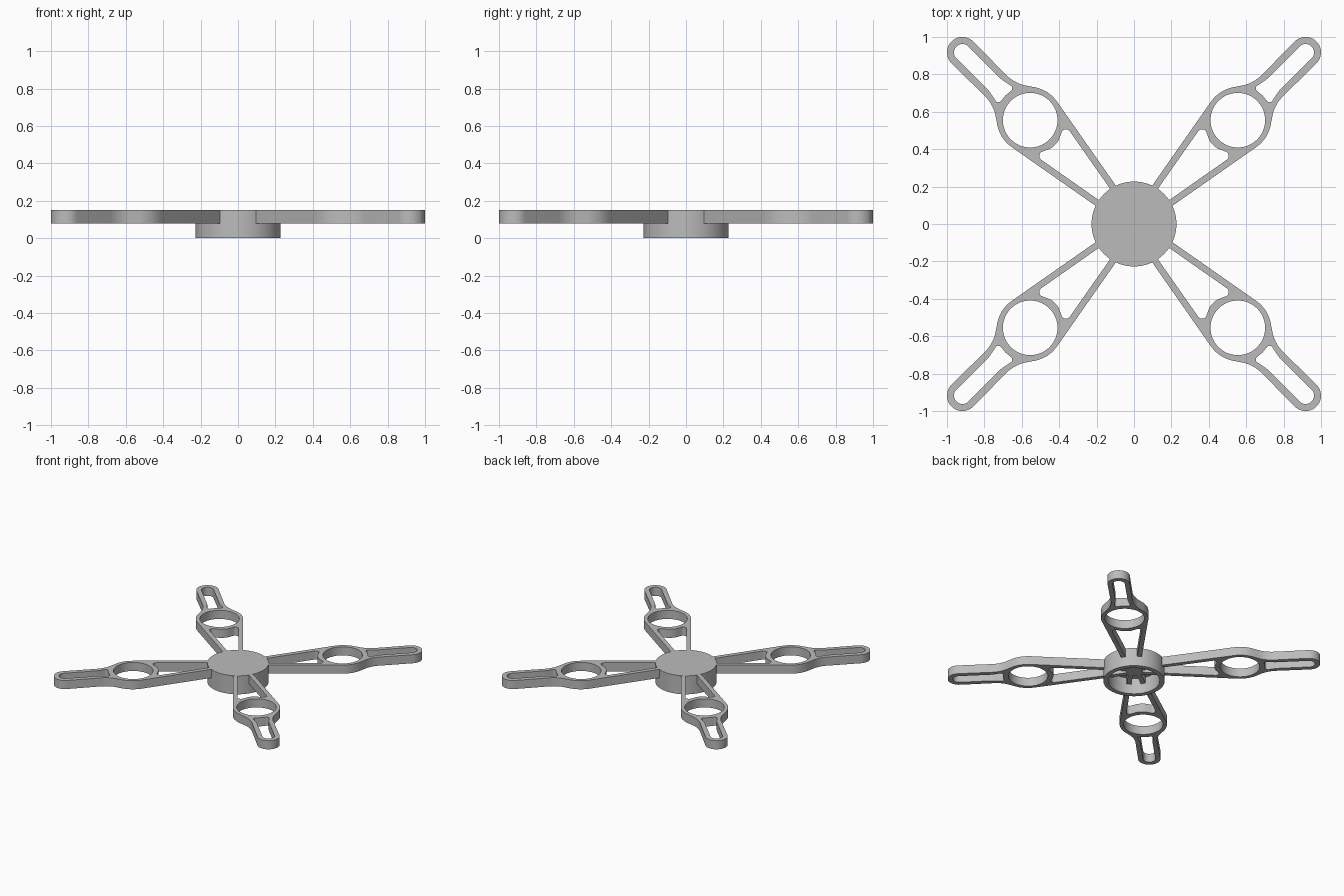
import bpy, bmesh, math
from mathutils import Vector, Matrix

cube = bpy.data.objects.get("Cube")
if cube:
    bpy.data.objects.remove(cube)

TOP, ARM_BOTTOM = 0.15, 0.08
RING_U, RING_R, RING_OUTER = 0.785, 0.146, 0.187

grey = bpy.data.materials.new("plain_grey")
grey.use_nodes = True
grey.diffuse_color = (0.5, 0.5, 0.5, 1)
grey.node_tree.nodes["Principled BSDF"].inputs["Base Color"].default_value = (0.5, 0.5, 0.5, 1)


def rounded(corners, steps=10):
    """Closed outline from (u, v, radius) corners, each corner filleted."""
    out = []
    for i, (u, v, r) in enumerate(corners):
        p = Vector((u, v))
        if r == 0:
            out.append(p)
            continue
        a = (Vector(corners[i - 1][:2]) - p).normalized()
        b = (Vector(corners[(i + 1) % len(corners)][:2]) - p).normalized()
        half = a.angle(b) / 2
        centre = p + (a + b).normalized() * r / math.sin(half)
        start = p + a * r / math.tan(half) - centre
        end = p + b * r / math.tan(half) - centre
        turn = math.atan2(start.x * end.y - start.y * end.x, start.dot(end))
        out += [centre + Matrix.Rotation(turn * k / steps, 2) @ start for k in range(steps + 1)]
    return out


def mirrored(half):
    """Complete a half outline across the arm axis."""
    return half + [(u, -v, r) for u, v, r in reversed(half) if v != 0]


def circle(u, radius, n=64):
    return [Vector((u + radius * math.cos(math.tau * k / n), radius * math.sin(math.tau * k / n)))
            for k in range(n)]


def plate_mesh(name, loops, bottom, top):
    """Flat plate with holes, extruded between two heights."""
    curve = bpy.data.curves.new(name, "CURVE")
    curve.dimensions = "2D"
    curve.fill_mode = "BOTH"
    curve.extrude = (top - bottom) / 2
    for loop in loops:
        spline = curve.splines.new("POLY")
        spline.points.add(len(loop) - 1)
        for point, p in zip(spline.points, loop):
            point.co = (p.x, p.y, 0, 1)
        spline.use_cyclic_u = True
    helper = bpy.data.objects.new(name + "_curve", curve)
    bpy.context.collection.objects.link(helper)
    mesh = bpy.data.meshes.new_from_object(helper.evaluated_get(bpy.context.evaluated_depsgraph_get()))
    bpy.data.objects.remove(helper)
    bm = bmesh.new()
    bm.from_mesh(mesh)
    bmesh.ops.remove_doubles(bm, verts=bm.verts, dist=1e-5)
    bmesh.ops.translate(bm, verts=bm.verts, vec=(0, 0, (top + bottom) / 2))
    bmesh.ops.recalc_face_normals(bm, faces=bm.faces)
    bm.to_mesh(mesh)
    bm.free()
    return mesh


def add(name, mesh):
    mesh.materials.clear()
    mesh.materials.append(grey)
    obj = bpy.data.objects.new(name, mesh)
    bpy.context.collection.objects.link(obj)
    return obj


# Arm: outline, truss opening, ring hole and tip slot
outline = mirrored([(0, 0, 0), (0.047, 0.047, 0), (0.829, 0.185, 0.19),
                    (0.983, 0.08, 0.2), (1.38, 0.083, 0.0825)])
arc = [(RING_U - RING_OUTER * math.cos(t), RING_OUTER * math.sin(t), 0)
       for t in (math.radians(9), math.radians(4), 0)]
truss = mirrored([(0.06, 0.014, 0), (0.64, 0.116, 0.025)] + arc)
slot = mirrored([(RING_U + RING_OUTER, 0, 0), (0.965, 0.062, 0.018),
                 (1.05, 0.045, 0.1), (1.342, 0.045, 0.0445)])
arm_mesh = plate_mesh("arm", [rounded(outline), rounded(truss), circle(RING_U, RING_R),
                              rounded(slot)], ARM_BOTTOM, TOP)
parts = []
for i, name in enumerate(("back_left", "back_right", "front_right", "front_left")):
    arm = add(name + "_arm", arm_mesh)
    arm.rotation_euler.z = math.radians(45 + 90 * i)
    parts.append(arm)

# Hub: hollow cup, open underneath
bm = bmesh.new()
profile = [(0, 0.13), (0.19, 0.13), (0.19, 0), (0.227, 0), (0.227, TOP + 0.0005), (0, TOP + 0.0005)]
verts = [bm.verts.new((x, 0, z)) for x, z in profile]
edges = [bm.edges.new(pair) for pair in zip(verts, verts[1:])]
bmesh.ops.spin(bm, geom=verts + edges, cent=(0, 0, 0), axis=(0, 0, 1),
               angle=math.tau, steps=64, use_merge=True)
bmesh.ops.remove_doubles(bm, verts=bm.verts, dist=1e-5)
bmesh.ops.recalc_face_normals(bm, faces=bm.faces)
hub_mesh = bpy.data.meshes.new("hub")
bm.to_mesh(hub_mesh)
bm.free()
parts.append(add("hub", hub_mesh))

# Smooth curved walls, keep rims sharp
bpy.ops.object.select_all(action="DESELECT")
for obj in parts:
    obj.select_set(True)
bpy.context.view_layer.objects.active = parts[-1]
bpy.ops.object.shade_smooth_by_angle(angle=math.radians(30))
